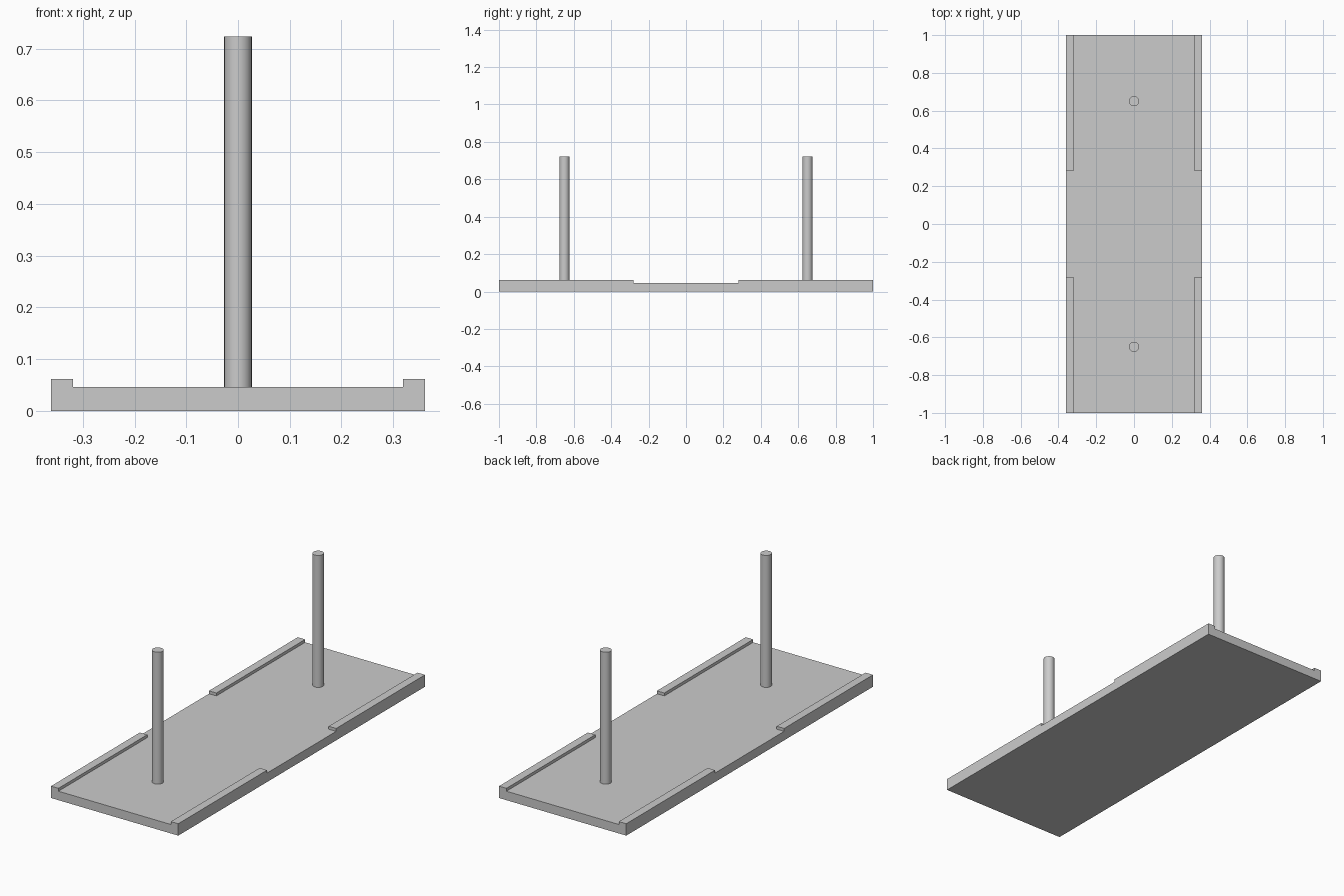
import bpy, bmesh
from mathutils import Vector

if "Cube" in bpy.data.objects:
    bpy.data.objects.remove(bpy.data.objects["Cube"])

HALF_W, HALF_L = 0.361, 1.0
FLOOR_Z, LIP_Z, TOP_Z = 0.046, 0.061, 0.723
LIP_X, GAP_Y = 0.319, 0.28


def add_object(name, bm):
    mesh = bpy.data.meshes.new(name)
    bm.to_mesh(mesh)
    bm.free()
    obj = bpy.data.objects.new(name, mesh)
    bpy.context.collection.objects.link(obj)
    return obj


# Base plate: a slab with four raised edge lips, leaving a gap mid-length
bm = bmesh.new()
bmesh.ops.create_cube(bm, size=1)
bmesh.ops.scale(bm, vec=(2 * HALF_W, 2 * HALF_L, FLOOR_Z), verts=bm.verts)
bmesh.ops.translate(bm, vec=(0, 0, FLOOR_Z / 2), verts=bm.verts)
for axis, pos in ((Vector((1, 0, 0)), LIP_X), (Vector((0, 1, 0)), GAP_Y)):
    for s in (-1, 1):
        bmesh.ops.bisect_plane(bm, geom=bm.verts[:] + bm.edges[:] + bm.faces[:],
                               plane_co=axis * pos * s, plane_no=axis)
bm.normal_update()
lips = []
for f in bm.faces:
    c = f.calc_center_median()
    if f.normal.z > 0.9 and abs(c.x) > LIP_X and abs(c.y) > GAP_Y:
        lips.append(f)
ext = bmesh.ops.extrude_face_region(bm, geom=lips)
bmesh.ops.translate(bm, vec=(0, 0, LIP_Z - FLOOR_Z),
                    verts=[g for g in ext["geom"] if isinstance(g, bmesh.types.BMVert)])
# Merge coplanar strips so each side is one clean face
bmesh.ops.dissolve_limit(bm, angle_limit=0.01, verts=bm.verts, edges=bm.edges)
bmesh.ops.recalc_face_normals(bm, faces=bm.faces)
add_object("base_plate", bm)

# Two upright round posts
for name, y in (("front_post", -0.65), ("back_post", 0.65)):
    bpy.ops.mesh.primitive_cylinder_add(vertices=24, radius=0.0267, depth=TOP_Z - FLOOR_Z,
                                        location=(0, y, (TOP_Z + FLOOR_Z) / 2))
    bpy.context.object.name = name
    bpy.ops.object.shade_smooth_by_angle()
